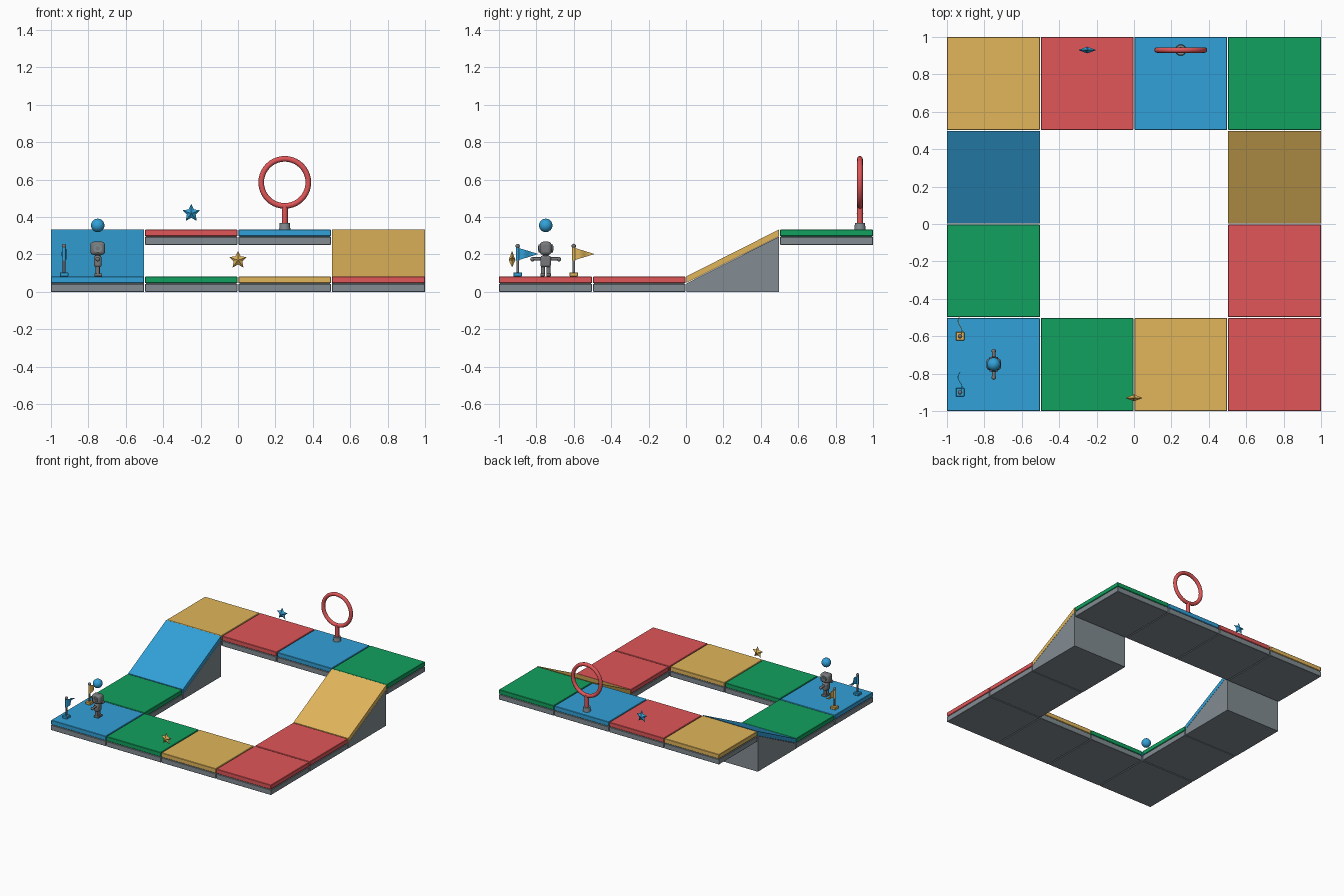
import bpy, bmesh, math
from mathutils import Vector

if "Cube" in bpy.data.objects:
    bpy.data.objects.remove(bpy.data.objects["Cube"])


def material(name, rgb):
    m = bpy.data.materials.new(name)
    lin = [((c / 255 + 0.055) / 1.055) ** 2.4 for c in rgb]
    m.diffuse_color = (*lin, 1)
    m.use_nodes = True
    m.node_tree.nodes["Principled BSDF"].inputs["Base Color"].default_value = m.diffuse_color
    return m


MAT = {
    "blue": material("sky blue", (50, 161, 216)),
    "red": material("warm red", (224, 86, 88)),
    "green": material("leaf green", (17, 161, 95)),
    "yellow": material("sand yellow", (225, 182, 91)),
    "grey": material("slate grey", (130, 140, 146)),
    "iron": material("iron grey", (118, 120, 123)),
}


def finish(ob, name, color, bevel=0, segments=1, smooth=False):
    ob.name = name
    ob.data.materials.append(MAT[color])
    if bevel:
        mod = ob.modifiers.new("soft edge", "BEVEL")
        mod.width, mod.segments = bevel, segments
    if smooth:
        bpy.ops.object.select_all(action="DESELECT")
        ob.select_set(True)
        bpy.context.view_layer.objects.active = ob
        bpy.ops.object.shade_smooth_by_angle(angle=math.radians(40))
    return ob


def mesh(name, verts, faces, color, **kw):
    me = bpy.data.meshes.new(name)
    me.from_pydata(verts, [], faces)
    bm = bmesh.new()
    bm.from_mesh(me)
    bmesh.ops.recalc_face_normals(bm, faces=bm.faces)
    bm.to_mesh(me)
    bm.free()
    ob = bpy.data.objects.new(name, me)
    bpy.context.collection.objects.link(ob)
    return finish(ob, name, color, **kw)


def prism(name, profile, x0, x1, color, **kw):
    """Extrude a y,z profile along x."""
    n = len(profile)
    verts = [(x, y, z) for x in (x0, x1) for y, z in profile]
    faces = [tuple(range(n)), tuple(range(n, 2 * n))]
    faces += [(i, (i + 1) % n, (i + 1) % n + n, i + n) for i in range(n)]
    return mesh(name, verts, faces, color, **kw)


def box(name, x, y, z, color, **kw):
    profile = [(y[0], z[0]), (y[1], z[0]), (y[1], z[1]), (y[0], z[1])]
    return prism(name, profile, x[0], x[1], color, **kw)


def ball(name, loc, r, color, n=16):
    bpy.ops.mesh.primitive_uv_sphere_add(segments=n, ring_count=n // 2, radius=r, location=loc)
    return finish(bpy.context.object, name, color, smooth=True)


def rod(name, a, b, r, color, n=12, r2=None):
    a, b = Vector(a), Vector(b)
    bpy.ops.mesh.primitive_cone_add(vertices=n, radius1=r, radius2=r if r2 is None else r2,
                                    depth=(b - a).length, location=(a + b) / 2)
    ob = bpy.context.object
    ob.rotation_euler = (b - a).to_track_quat("Z", "Y").to_euler()
    return finish(ob, name, color, smooth=True)


# Flat track tiles: coloured cap over a grey tray, joined by a recessed core
S, G = 0.5, 0.003


def tile(col, row, color, base):
    x, y = -1 + S * col, -1 + S * row
    xs = (x + (G if col else 0), x + S - (G if col < 3 else 0))
    ys = (y + (G if row else 0), y + S - (G if row < 3 else 0))
    box("tile_tray", xs, ys, (base, base + 0.042), "grey", bevel=0.002)
    box("tile_core", (xs[0] + .006, xs[1] - .006), (ys[0] + .006, ys[1] - .006),
        (base + 0.03, base + 0.06), "grey")
    box("tile_cap", xs, ys, (base + 0.046, base + 0.082), color, bevel=0.003)


for i, c in enumerate(("blue", "green", "yellow", "red")):
    tile(i, 0, c, 0)
for i, c in enumerate(("yellow", "red", "blue", "green")):
    tile(i, 3, c, 0.251)
tile(0, 1, "green", 0)
tile(3, 1, "red", 0)

# Ramps climbing to the raised back row
for x, c in ((-1, "blue"), (0.5, "yellow")):
    xs = (x + (G if x > 0 else 0), x + S - (G if x < 0 else 0))
    prism("ramp_wedge", [(G, 0), (G, 0.045), (0.496, 0.294), (0.496, 0)], *xs, "grey")
    prism("ramp_surface", [(G, 0.048), (G, 0.083), (0.497, 0.333), (0.497, 0.296)], *xs, c)

# Hoop on a post
HX, HY, HZ = 0.25, 0.93, 0.585
bpy.ops.mesh.primitive_torus_add(major_radius=0.126, minor_radius=0.015, major_segments=40,
                                 minor_segments=12, location=(HX, HY, HZ),
                                 rotation=(math.pi / 2, 0, 0))
finish(bpy.context.object, "hoop_ring", "red", smooth=True)
rod("hoop_post", (HX, HY, 0.355), (HX, HY, 0.465), 0.016, "red", 16)
rod("hoop_foot", (HX, HY, 0.333), (HX, HY, 0.367), 0.03, "grey", 16, 0.027)


# Faceted floating stars
def star(name, loc, r, depth, color):
    x, y, z = loc
    verts = []
    for i in range(10):
        a, q = math.pi / 2 + i * math.pi / 5, r if i % 2 == 0 else r * 0.5
        verts.append((x + q * math.cos(a), y, z + q * math.sin(a)))
    verts += [(x, y - depth, z), (x, y + depth, z)]
    faces = [(i, (i + 1) % 10, t) for i in range(10) for t in (10, 11)]
    mesh(name, verts, faces, color)


star("front_star", (0, -0.93, 0.17), 0.049, 0.018, "yellow")
star("back_star", (-0.25, 0.93, 0.42), 0.05, 0.018, "blue")


# Waving pennants on poles
def pennant(y, color):
    x, n = -0.93, 10
    box("flag_foot", (x - .023, x + .023), (y - .023, y + .023), (0.082, 0.104), color, bevel=0.003)
    rod("flag_pole", (x, y, 0.1), (x, y, 0.243), 0.007, "iron")
    ball("flag_knob", (x, y, 0.245), 0.012, "iron", 12)
    rod("flag_collar", (x, y, 0.168), (x, y, 0.236), 0.009, color)
    verts, faces = [], []
    for i in range(n + 1):
        t = i / n
        h = 0.033 * (1 - t) + 0.001
        wx = x + 0.011 * math.sin(t * 2 * math.pi)
        for dx, dz in ((-.002, -h), (.002, -h), (.002, h), (-.002, h)):
            verts.append((wx + dx, y + 0.108 * t, 0.202 + dz))
        if i:
            b = 4 * i
            faces += [(b - 4 + k, b - 4 + (k + 1) % 4, b + (k + 1) % 4, b + k) for k in range(4)]
    faces += [(0, 1, 2, 3), (4 * n, 4 * n + 1, 4 * n + 2, 4 * n + 3)]
    mesh("pennant", verts, faces, color, smooth=True)


pennant(-0.9, "blue")
pennant(-0.6, "yellow")

# Small robot figure with outstretched arms, a ball hovering above it
X, Y = -0.75, -0.75
box("robot_head", (X - .039, X + .039), (Y - .031, Y + .031), (0.197, 0.268), "iron",
    bevel=0.017, segments=3, smooth=True)
rod("robot_neck", (X, Y, 0.18), (X, Y, 0.2), 0.014, "iron")
box("robot_body", (X - .02, X + .02), (Y - .028, Y + .028), (0.132, 0.193), "iron",
    bevel=0.01, segments=2, smooth=True)
for s in (-1, 1):
    rod("robot_ear", (X, Y + s * .029, 0.232), (X, Y + s * .038, 0.232), 0.022, "grey", 20)
    rod("robot_ear_button", (X, Y + s * .037, 0.232), (X, Y + s * .041, 0.232), 0.012, "iron", 16)
    rod("robot_arm", (X, Y + s * .025, 0.176), (X, Y + s * .07, 0.176), 0.009, "iron")
    ball("robot_hand", (X, Y + s * .071, 0.174), 0.012, "iron", 12)
    rod("robot_leg", (X, Y + s * .015, 0.09), (X, Y + s * .015, 0.137), 0.011, "iron")
    box("robot_foot", (X - .018, X + .024), (Y + s * .016 - .012, Y + s * .016 + .012),
        (0.082, 0.099), "iron", bevel=0.004, segments=2)
ball("hover_ball", (X, Y, 0.355), 0.036, "blue", 24)
